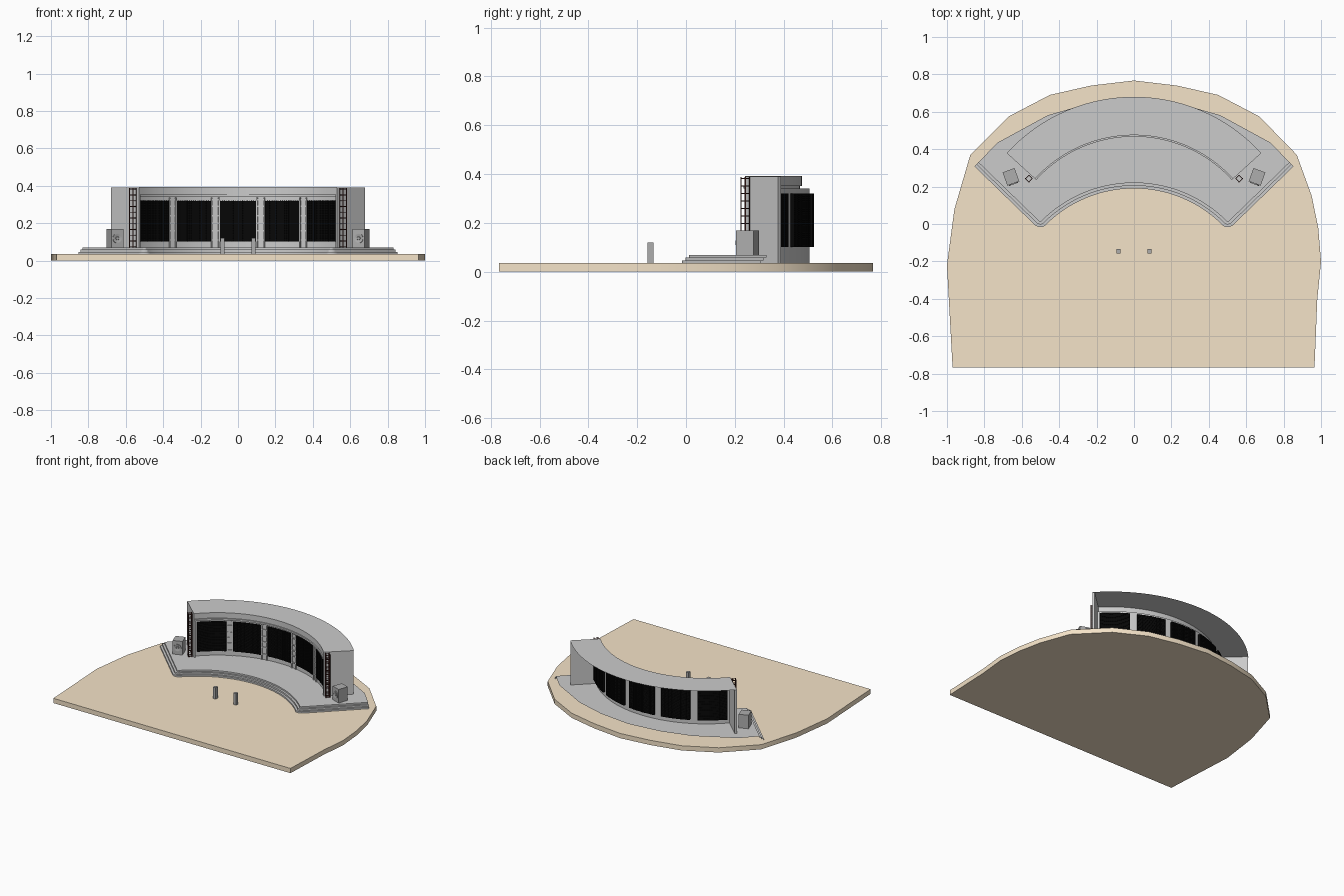
import bpy, bmesh
from math import sin, cos, radians, pi
from mathutils import Matrix, Vector

if "Cube" in bpy.data.objects:
    bpy.data.objects.remove(bpy.data.objects["Cube"])

CY = -0.24            # centre of the curved building
END = 47.7            # half sweep in degrees


def material(name, rgb):
    m = bpy.data.materials.new(name)
    m.diffuse_color = (*rgb, 1)
    m.use_nodes = True
    m.node_tree.nodes["Principled BSDF"].inputs["Base Color"].default_value = m.diffuse_color
    return m


tan = material("sand", (0.91, 0.77, 0.58))
black = material("black", (0.002, 0.002, 0.002))
rust = material("dark_rust", (0.05, 0.012, 0.01))
grey = material("mid_grey", (0.42, 0.42, 0.42))


def finish(name, bm, mat=None, smooth=False, solid=True):
    if solid:
        bmesh.ops.recalc_face_normals(bm, faces=bm.faces[:])
    me = bpy.data.meshes.new(name)
    bm.to_mesh(me)
    bm.free()
    ob = bpy.data.objects.new(name, me)
    bpy.context.collection.objects.link(ob)
    if mat:
        me.materials.append(mat)
    if smooth:
        bpy.ops.object.select_all(action='DESELECT')
        ob.select_set(True)
        bpy.context.view_layer.objects.active = ob
        bpy.ops.object.shade_smooth_by_angle(angle=radians(30))
    return ob


def add_box(bm, loc, size, rot=0.0):
    mx = Matrix.Translation(loc) @ Matrix.Rotation(rot, 4, 'Z') @ Matrix.Diagonal((*size, 1))
    bmesh.ops.create_cube(bm, size=1, matrix=mx)


def polar(r, deg):
    a = radians(deg)
    return r * sin(a), CY + r * cos(a)


def add_arc(bm, profile, a0, a1, n, closed=True):
    # sweep an (r, z) profile around the building centre
    rows = []
    for i in range(n + 1):
        a = a0 + (a1 - a0) * i / n
        rows.append([bm.verts.new((*polar(r, a), z)) for r, z in profile])
    m = len(profile)
    for p, q in zip(rows, rows[1:]):
        for j in range(m if closed else m - 1):
            k = (j + 1) % m
            bm.faces.new((p[j], p[k], q[k], q[j]))
    if closed:
        bm.faces.new(rows[0])
        bm.faces.new(rows[-1][::-1])


def rect(r0, r1, z0, z1):
    return [(r0, z0), (r1, z0), (r1, z1), (r0, z1)]


# ground slab
pts = [(-.97, -.767), (.965, -.767), (.98, -.4), (1, -.2), (.985, -.02), (.95, .15), (.87, .37),
       (.67, .575), (.45, .69), (.23, .74), (0, .767), (-.23, .74), (-.45, .69),
       (-.67, .575), (-.875, .37), (-.96, .08), (-1, -.22)]
bm = bmesh.new()
f = bm.faces.new([bm.verts.new((x, y, 0)) for x, y in pts])
top = bmesh.ops.extrude_face_region(bm, geom=[f])
bmesh.ops.translate(bm, vec=(0, 0, .035), verts=[v for v in top['geom'] if isinstance(v, bmesh.types.BMVert)])
finish("ground_slab", bm, tan, smooth=True)


# stage: stepped front and sides, open at the back
def stage_path(o):
    c, r, f = -.480, .670 + o, .045 - o
    half = [(r * sin(t), c + r * cos(t)) for t in [radians(44.6) * i / 14 for i in range(15)]]
    half += [(.5 + f * cos(t), .028 + f * sin(t)) for t in [radians(225 + 15 * i) for i in range(1, 7)]]
    half.append((.853 - o * .7, .308 + o * .7))
    return [(-x, y) for x, y in half[:0:-1]] + half


bm = bmesh.new()
rows = []
for o, z0, z1 in ((0, .035, .046), (.015, .046, .058), (.03, .058, .069)):
    for z in (z0, z1):
        rows.append([bm.verts.new((x, y, z)) for x, y in stage_path(o)])
for p, q in zip(rows, rows[1:]):
    for i in range(len(p) - 1):
        bm.faces.new((p[i], p[i + 1], q[i + 1], q[i]))
half_back = [(.73, .435), (.46, .582), (.24, .645)]
back = half_back + [(0, .672)] + [(-x, y) for x, y in half_back[::-1]]
bm.faces.new(rows[-1] + [bm.verts.new((x, y, .069)) for x, y in back])
finish("stage_steps", bm, smooth=True, solid=False)

# curved back wall
bm = bmesh.new()
add_arc(bm, rect(.735, .747, .001, .34), -END, END, 40)
finish("curved_wall", bm, smooth=True)

# roof sheet, front fascia with a lower lip, and soffit as one open section
bm = bmesh.new()
add_arc(bm, [(.747, .34), (.707, .34), (.707, .352), (.715, .352), (.715, .392), (.92, .392)],
        -END, END, 40, closed=False)
finish("roof_and_fascia", bm, smooth=True, solid=False)

# end walls
bm = bmesh.new()
for s in (-1, 1):
    add_arc(bm, rect(.715, .918, .001, .391), s * END, s * (END - .9), 1)
finish("end_walls", bm)

# screen panels: gridded cabinets
for i in range(-2, 3):
    bm = bmesh.new()
    a0, a1 = i * 19.0 - 7.5, i * 19.0 + 7.5
    add_arc(bm, rect(.73, .762, .102, .319), a0, a1, 8)
    for j in range(25):
        z = .104 + j * .0089
        add_arc(bm, rect(.727, .764, z - .002, z + .002), a0, a1, 8)
    for j in range(17):
        a = a0 + (a1 - a0) * j / 16
        add_arc(bm, rect(.726, .765, .102, .32), a - .12, a + .12, 1)
    finish("screen_panel_%d" % (i + 3), bm, black)

# ladder-like pillars between the panels
bm = bmesh.new()
for a in (-28.5, -9.5, 9.5, 28.5):
    for d in (-1.5, 1.5):
        x, y = polar(.73, a + d)
        add_box(bm, (x, y, .204), (.007, .008, .268), -radians(a))
    for z in (.11, .16, .2, .24, .29, .325):
        x, y = polar(.731, a)
        add_box(bm, (x, y, z), (.042, .006, .007), -radians(a))
finish("wall_pillars", bm)

# lighting trusses
for s, side in ((-1, "left"), (1, "right")):
    bm = bmesh.new()
    c = Vector((s * .562, .243, 0))
    h = .018
    corners = [Vector((h, 0, 0)), Vector((0, h, 0)), Vector((-h, 0, 0)), Vector((0, -h, 0))]
    for k in range(4):
        p, q = corners[k], corners[(k + 1) % 4]
        add_box(bm, c + p + Vector((0, 0, .228)), (.0045, .0045, .32))
        for j in range(11):
            add_box(bm, c + (p + q) / 2 + Vector((0, 0, .074 + j * .0308)),
                    ((q - p).length, .004, .004), radians(135 if k % 2 == 0 else 45))
    finish("truss_" + side, bm, rust)

# loudspeakers turned towards the middle
for s, side in ((-1, "left"), (1, "right")):
    rot = -s * radians(20)
    base = Matrix.Translation((s * .658, .252, .119)) @ Matrix.Rotation(rot, 4, 'Z')
    bm = bmesh.new()
    add_box(bm, base.translation, (.068, .075, .1), rot)
    finish("speaker_box_" + side, bm, grey)
    bm = bmesh.new()
    section = [(.026, .0), (.026, .005), (.021, .005), (.013, .001), (.01, .001), (.008, .004)]
    rings = []
    for r, d in section:
        rings.append([bm.verts.new(base @ Vector((r * cos(k * pi / 12), -.0375 - d, r * sin(k * pi / 12))))
                      for k in range(24)])
    for p, q in zip(rings, rings[1:]):
        for k in range(24):
            bm.faces.new((p[k], p[(k + 1) % 24], q[(k + 1) % 24], q[k]))
    bm.faces.new(rings[-1])
    finish("speaker_cone_" + side, bm, grey, smooth=True)

# two small posts in front of the stage
for s, side in ((-1, "left"), (1, "right")):
    bm = bmesh.new()
    add_box(bm, (s * .083, -.145, .0605), (.022, .024, .119))
    finish("front_post_" + side, bm, grey)
